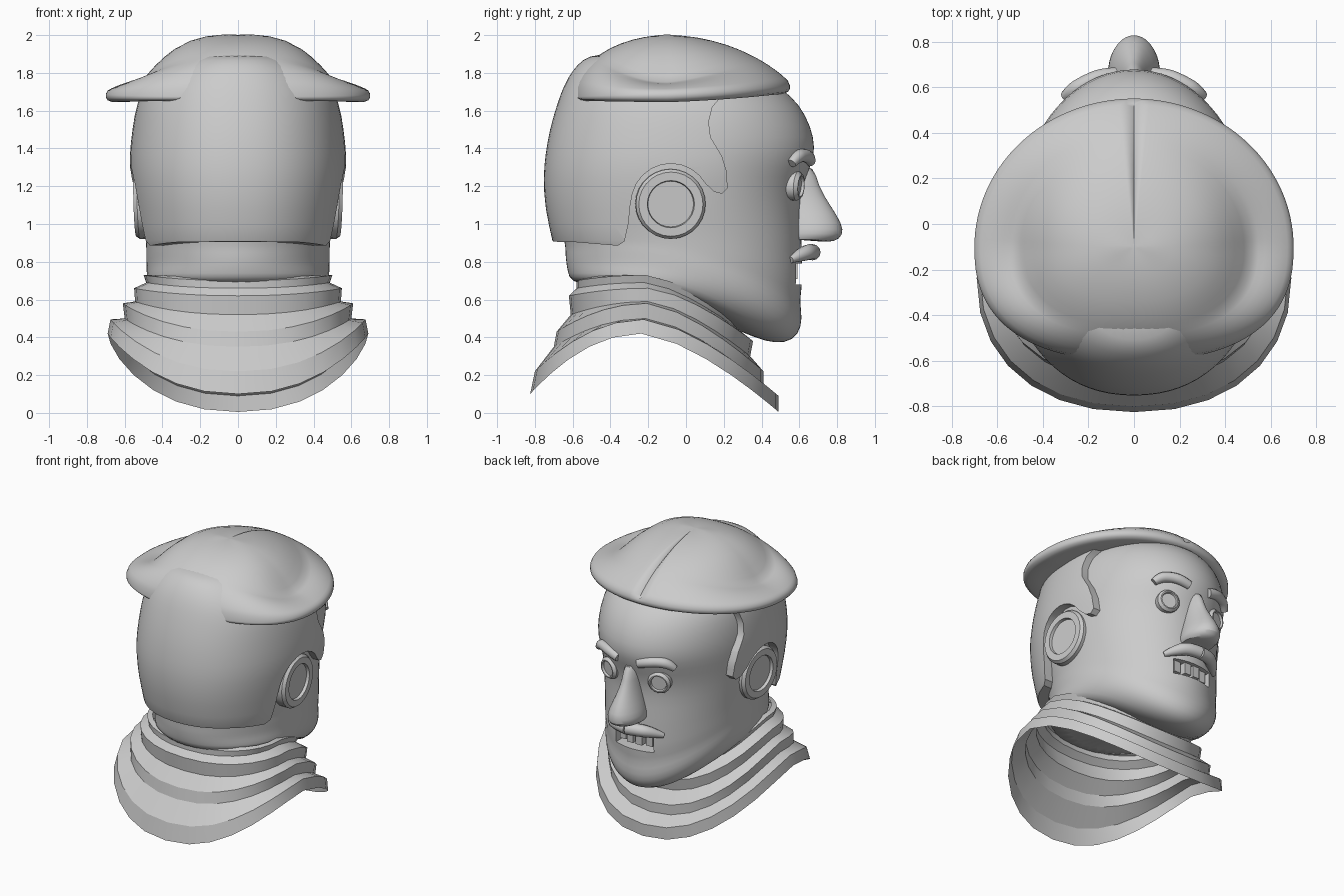
import bpy, bmesh, math
from mathutils import Vector, Matrix

cube = bpy.data.objects.get("Cube")
if cube:
    bpy.data.objects.remove(cube)

grey = bpy.data.materials.new("plain grey")
grey.use_nodes = True
grey.diffuse_color = (0.6, 0.6, 0.6, 1)
grey.node_tree.nodes["Principled BSDF"].inputs["Base Color"].default_value = (0.6, 0.6, 0.6, 1)


def activate(ob):
    bpy.ops.object.select_all(action='DESELECT')
    ob.select_set(True)
    bpy.context.view_layer.objects.active = ob


def finish(name, bm, angle=35):
    bmesh.ops.recalc_face_normals(bm, faces=bm.faces)
    me = bpy.data.meshes.new(name)
    bm.to_mesh(me)
    bm.free()
    ob = bpy.data.objects.new(name, me)
    bpy.context.collection.objects.link(ob)
    me.materials.append(grey)
    activate(ob)
    bpy.ops.object.shade_smooth_by_angle(angle=math.radians(angle))
    return ob


def skin_rings(bm, rings, closed=True):
    rows = [[bm.verts.new(p) for p in ring] for ring in rings]
    n = len(rows[0])
    for a, b in zip(rows, rows[1:]):
        for i in range(n):
            j = (i + 1) % n
            bm.faces.new((a[i], a[j], b[j], b[i]))
    if closed:
        bm.faces.new(rows[0][::-1])
        bm.faces.new(rows[-1])


def spow(v, e):
    return math.copysign(abs(v) ** e, v)


def loft(name, levels, n=40, power=2.0):
    """Stack of ovals: front z, front y, back z, back y, half width."""
    rings = []
    for zf, yf, zb, yb, w in levels:
        ring = []
        for i in range(n):
            a = math.tau * i / n
            c, s = spow(math.cos(a), 2 / power), spow(math.sin(a), 2 / power)
            t = (1 + c) / 2
            ring.append((w * s, yb + (yf - yb) * t, zb + (zf - zb) * t ** 3))
        rings.append(ring)
    bm = bmesh.new()
    skin_rings(bm, rings)
    ob = finish(name, bm, 50)
    ob.modifiers.new("smooth", 'SUBSURF').levels = 1
    return ob


def cut(ob, cutter, operation):
    mod = ob.modifiers.new("cut", 'BOOLEAN')
    mod.operation, mod.object, mod.solver = operation, cutter, 'EXACT'
    activate(ob)
    for m in list(ob.modifiers):
        bpy.ops.object.modifier_apply(modifier=m.name)
    bpy.ops.object.shade_smooth_by_angle(angle=math.radians(40))
    bpy.data.objects.remove(cutter)


def box(name, centre, size):
    bm = bmesh.new()
    bmesh.ops.create_cube(bm, size=1, matrix=Matrix.Translation(centre) @ Matrix.Diagonal((*size, 1)))
    return finish(name, bm)


def rimmed_disc(name, centre, axis, radius, inner, depth, recess, n=28):
    profile = [(radius, -depth), (radius, -0.02), (radius - 0.015, 0), (inner, 0), (inner - 0.004, -recess)]
    bm = bmesh.new()
    skin_rings(bm, [[(r * math.cos(math.tau * i / n), r * math.sin(math.tau * i / n), h)
                     for i in range(n)] for r, h in profile])
    bm.transform(Matrix.Translation(centre) @ Vector(axis).to_track_quat('Z', 'Y').to_matrix().to_4x4())
    return finish(name, bm)


def tube(name, points, depth):
    """Tapered round strip along points of (x, y, z, thickness)."""
    cu = bpy.data.curves.new(name, 'CURVE')
    cu.dimensions, cu.bevel_depth, cu.use_fill_caps = '3D', depth, True
    sp = cu.splines.new('NURBS')
    sp.points.add(len(points) - 1)
    for p, (x, y, z, r) in zip(sp.points, points):
        p.co, p.radius = (x, y, z, 1), r
    sp.use_endpoint_u, sp.order_u = True, 3
    ob = bpy.data.objects.new(name, cu)
    bpy.context.collection.objects.link(ob)
    cu.materials.append(grey)
    activate(ob)
    bpy.ops.object.convert(target='MESH')
    bpy.ops.object.shade_smooth_by_angle(angle=math.radians(50))


# head with neck, jaw, eye hollow and forehead
head = loft("head", [
    (.42, .32, .68, -.60, .45), (.375, .42, .72, -.62, .475), (.365, .53, .76, -.63, .483),
    (.41, .60, .79, -.635, .485), (.50, .62, .83, -.64, .487), (.59, .602, .87, -.64, .487),
    (.66, .618, .90, -.645, .487), (.80, .615, .93, -.65, .49), (.92, .615, .98, -.66, .495),
    (1.08, .605, 1.08, -.68, .51), (1.2, .62, 1.2, -.69, .518), (1.3, .66, 1.3, -.69, .52),
    (1.4, .69, 1.4, -.68, .52), (1.52, .662, 1.52, -.66, .51), (1.63, .605, 1.63, -.62, .485),
    (1.72, .51, 1.72, -.57, .44), (1.78, .40, 1.78, -.5, .36)])
cut(head, box("mouth_cutter", (0, .58, .735), (.30, .22, .11)), 'DIFFERENCE')
for i, x in enumerate((-.105, -.035, .035, .105)):
    box(f"tooth_{i + 1}", (x, .57 - abs(x) * .3, .75), (.05, .06, .08))

# nose
loft("nose", [
    (.905, .72, .92, .50, .07), (.905, .79, .91, .50, .105), (.94, .835, .95, .50, .12),
    (1.0, .83, 1.0, .50, .108), (1.1, .765, 1.1, .50, .07), (1.2, .70, 1.2, .50, .05),
    (1.32, .68, 1.32, .50, .05)], n=20)

# hair: a fuller head shape trimmed by a side outline
hair = loft("hair", [
    (.80, .62, .80, -.69, .52), (.90, .62, .90, -.705, .525), (1.08, .62, 1.08, -.75, .55),
    (1.25, .66, 1.25, -.758, .574), (1.36, .68, 1.36, -.748, .577), (1.5, .67, 1.5, -.725, .562),
    (1.65, .61, 1.65, -.68, .537), (1.74, .48, 1.74, -.645, .485), (1.81, .36, 1.81, -.605, .41),
    (1.87, .2, 1.87, -.55, .31), (1.905, .05, 1.905, -.48, .2)], power=2.2)
ear_arc = [(-.08 + .21 * math.cos(a), 1.11 + .21 * math.sin(a))
           for a in (math.radians(165 - 15 * k) for k in range(10))]
outline = [(-1, .91), (-.60, .905), (-.36, .885), (-.325, .91), (-.305, 1.0), (-.295, 1.1)] + ear_arc + [
    (.15, 1.17), (.19, 1.16), (.22, 1.19), (.215, 1.28), (.19, 1.36), (.13, 1.46), (.12, 1.54),
    (.14, 1.62), (.20, 1.69), (-.1, 2.1), (-1, 2.1)]
bm = bmesh.new()
skin_rings(bm, [[(x, y, z) for y, z in outline] for x in (-1, 1)])
cut(hair, finish("hair_cutter", bm), 'INTERSECT')

# flat cap: crown sweeping out to a rolled brim, with a front seam
SEG = 128


def cap_point(a, s, under=0.0):
    c, sn = math.cos(a), math.sin(a)
    front, back = max(0, c), max(0, -c)
    e = 1 if c > 0 else .82
    x, y = .70 * spow(sn, e) * s, -.10 + (.65 if c > 0 else .50) * spow(c, e) * s
    edge = 1.70 + .02 * c + .025 * front ** 2
    lengthwise = max(0, 1 - s * s) ** (.85 if c > 0 else .55)
    sideways = math.hypot(max(0, 1 - (s / .76) ** 2.9), .16 * (1 - s ** 10))
    mix = abs(c) ** 1.5
    z = edge + (2.0 - edge) * (lengthwise * mix + sideways * (1 - mix))
    if under:
        z = edge - under * (1 - .5 * back)
    elif abs(sn) < .01 and c > 0:
        z -= .02 * min(1, s * 2)
        y -= .012 * s
    return (x, y, z)


stations = [(s, 0) for s in (.02, .12, .24, .36, .48, .56, .63, .69, .74, .78, .82, .87, .92, .96, .985)]
stations += [(1.0, .012), (1.0, .03), (.985, .045), (.95, .055), (.85, .055), (.7, .045), (.5, .03)]
bm = bmesh.new()
skin_rings(bm, [[cap_point(math.tau * i / SEG, s, u) for i in range(SEG)] for s, u in stations])
finish("flat_cap", bm, 60)

# ears, eyes, brows and moustache on both sides
for sign, side in ((1, "left"), (-1, "right")):
    rimmed_disc(f"{side}_ear_disc", (sign * .545, -.08, 1.105), (sign, .05, -.03), .185, .125, .12, .02)
    rimmed_disc(f"{side}_eye", (sign * .205, .61, 1.2), (sign * .3, 1, -.08), .078, .055, .12, .015)
    tube(f"{side}_brow", [(sign * x, y, z, r) for x, y, z, r in (
        (.08, .655, 1.335, .9), (.14, .65, 1.355, 1), (.21, .62, 1.365, 1), (.27, .585, 1.355, 1),
        (.30, .56, 1.32, .7))], .035)
    tube(f"{side}_moustache", [(sign * x, y, z, r) for x, y, z, r in (
        (0, .67, .85, 1), (.08, .66, .855, 1), (.15, .615, .84, .9), (.21, .555, .81, .4))], .043)

# stepped collar: side x and z, back y and z, front y and z of every edge
steps = [
    (.46, .73, -.55, .72, .25, .50), (.50, .73, -.58, .70, .29, .47), (.485, .69, -.58, .66, .28, .44),
    (.55, .66, -.62, .62, .355, .38), (.545, .59, -.61, .52, .34, .30), (.61, .58, -.685, .43, .41, .22),
    (.60, .50, -.70, .35, .41, .15), (.675, .495, -.80, .22, .49, .09), (.69, .42, -.825, .10, .49, .005)]
rings = []
for sx, sz, by, bz, fy, fz in steps:
    ring = []
    for i in range(28):
        a = math.tau * i / 28
        c = spow(math.cos(a), .9)
        mid, half = (fy + by) / 2 - .07, (fy - by) / 2
        y = mid + (half + (.07 if c > 0 else -.07)) * c
        z = sz + ((fz - sz) * c ** 1.5 if c > 0 else (bz - sz) * c * c)
        ring.append((sx * spow(math.sin(a), .9), y, z))
    rings.append(ring)
bm = bmesh.new()
skin_rings(bm, rings, closed=False)
finish("stepped_collar", bm, 25)
